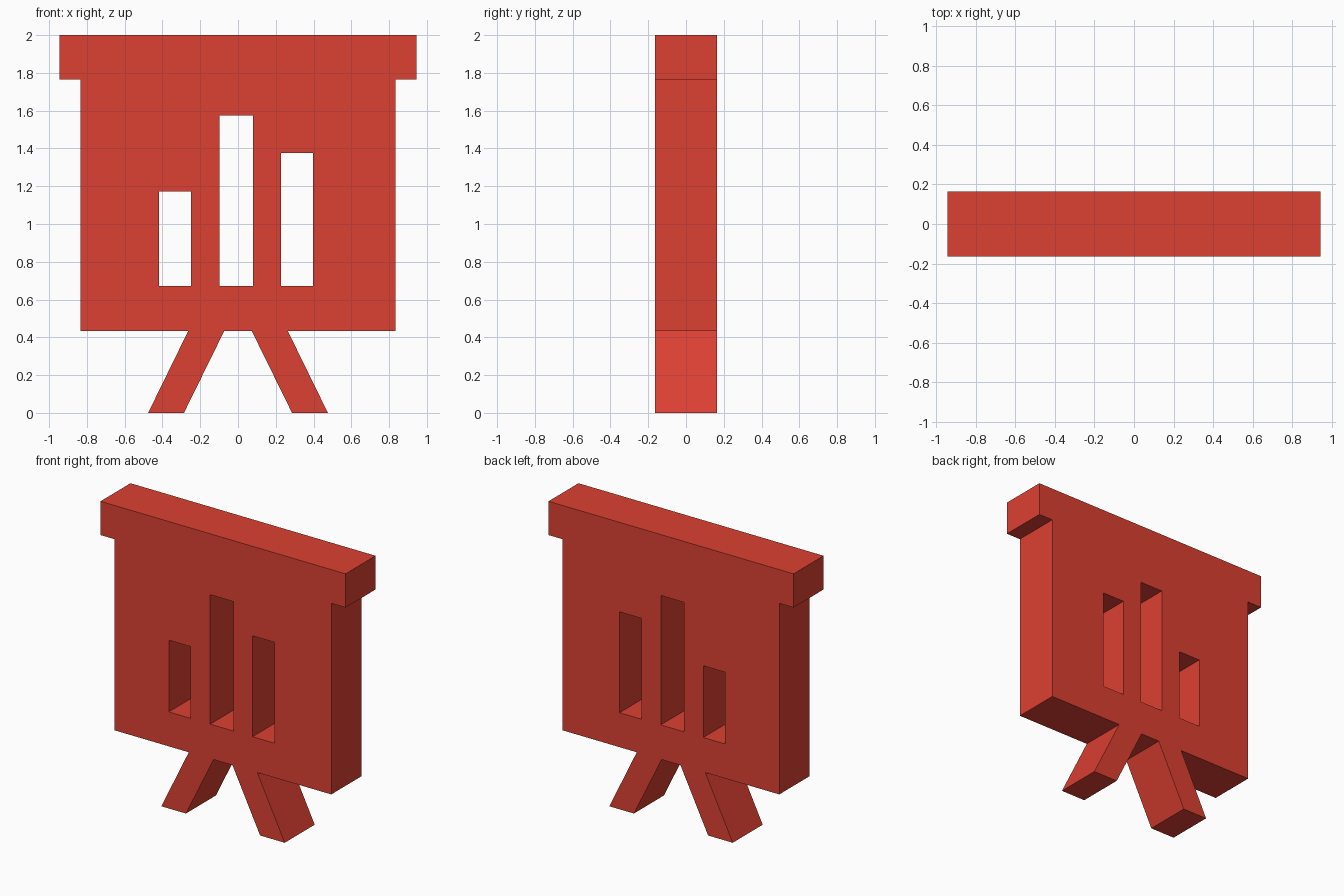
import bpy, bmesh, math
from mathutils import Matrix

if "Cube" in bpy.data.objects:
    bpy.data.objects.remove(bpy.data.objects["Cube"])

HALF_DEPTH = 0.165
BOARD_BOTTOM, HEADER_BOTTOM, TOP = 0.433, 1.765, 2.0

red = bpy.data.materials.new("poster red")
red.diffuse_color = (0.72, 0.051, 0.032, 1.0)
red.use_nodes = True
red.node_tree.nodes["Principled BSDF"].inputs["Base Color"].default_value = red.diffuse_color


def add_loop(curve, points):
    """Add a closed straight-sided loop to the flat profile."""
    spline = curve.splines.new('POLY')
    spline.points.add(len(points) - 1)
    for p, (x, z) in zip(spline.points, points):
        p.co = (x, z, 0, 1)
    spline.use_cyclic_u = True


profile = bpy.data.curves.new("presentation_board", 'CURVE')
profile.dimensions = '2D'
profile.fill_mode = 'BOTH'
profile.extrude = HALF_DEPTH

# Outline of header rail, board and splayed leg: right half, then mirrored
right = [(0.073, BOARD_BOTTOM), (0.286, 0), (0.476, 0), (0.264, BOARD_BOTTOM),
         (0.835, BOARD_BOTTOM), (0.835, HEADER_BOTTOM),
         (0.945, HEADER_BOTTOM), (0.945, TOP)]
add_loop(profile, right + [(-x, z) for x, z in reversed(right)])

# Three bar-chart slots cut right through
for x0, x1, top in ((-0.418, -0.249, 1.173), (-0.099, 0.079, 1.575), (0.228, 0.397, 1.376)):
    add_loop(profile, [(x0, 0.673), (x0, top), (x1, top), (x1, 0.673)])

# Turn the profile into a clean upright mesh
source = bpy.data.objects.new("profile", profile)
bpy.context.collection.objects.link(source)
bpy.context.view_layer.update()
mesh = bpy.data.meshes.new_from_object(source.evaluated_get(bpy.context.evaluated_depsgraph_get()))
bpy.data.objects.remove(source)

bm = bmesh.new()
bm.from_mesh(mesh)
bmesh.ops.remove_doubles(bm, verts=bm.verts, dist=0.0005)
bm.transform(Matrix.Rotation(math.pi / 2, 4, 'X'))
bmesh.ops.recalc_face_normals(bm, faces=bm.faces)
for f in bm.faces:
    f.smooth = False
    f.material_index = 0
bm.to_mesh(mesh)
bm.free()

mesh.materials.clear()
mesh.materials.append(red)
board = bpy.data.objects.new("presentation_board", mesh)
bpy.context.collection.objects.link(board)
